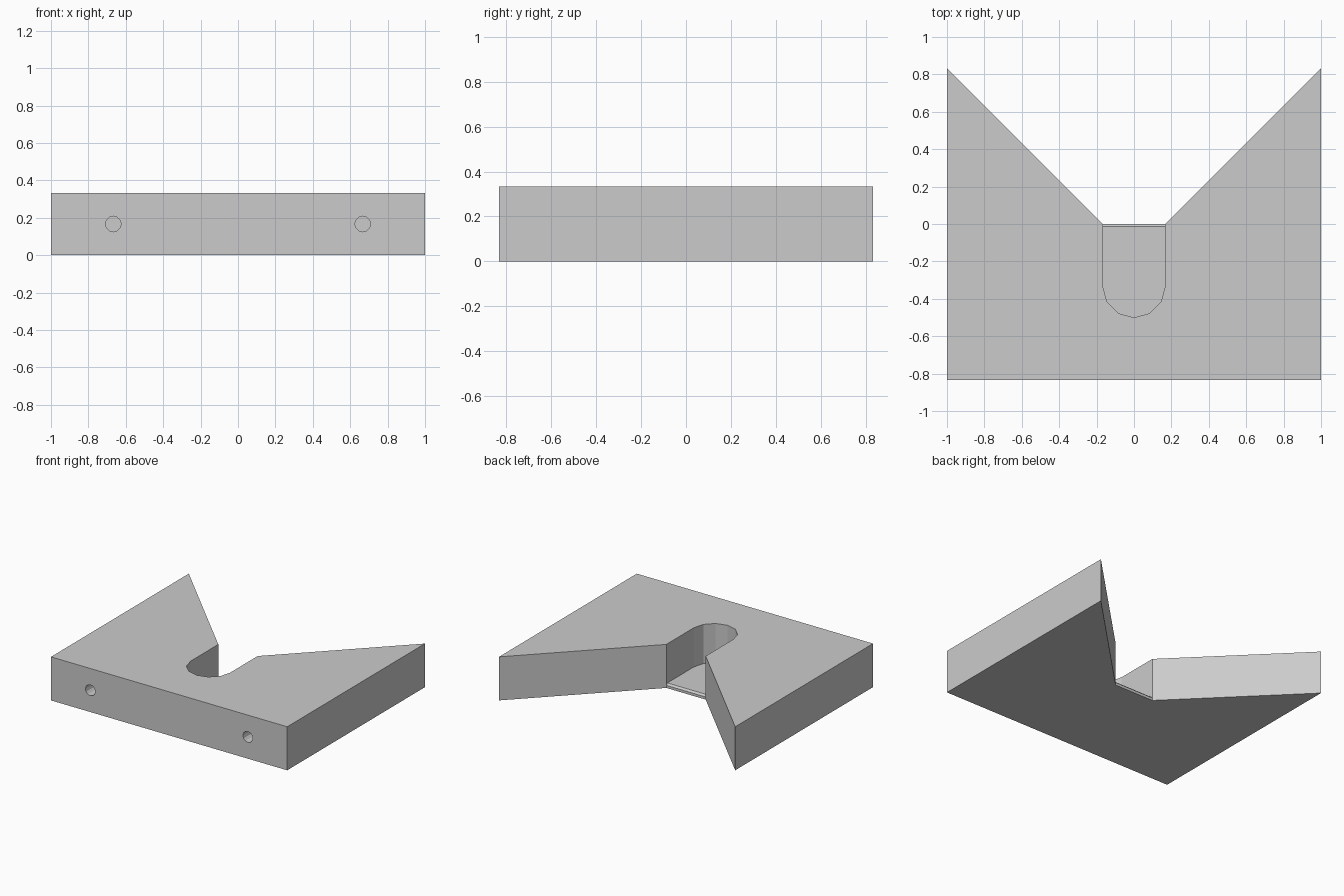
import bpy
import bmesh
from math import cos, sin, pi
from mathutils import Vector

cube = bpy.data.objects.get("Cube")
if cube:
    bpy.data.objects.remove(cube, do_unlink=True)

HALF_W, HALF_D, HEIGHT = 1.0, 0.8333, 0.3333
SLOT_R = 0.1667          # half width of slot, also its end radius
SLOT_END = -0.3333       # centre of the rounded end
FLOOR, CHAMFER = 0.0333, 0.0133

grey = bpy.data.materials.new("plain grey")
grey.use_nodes = True
colour = (0.6, 0.6, 0.6, 1)
grey.diffuse_color = colour
grey.node_tree.nodes["Principled BSDF"].inputs["Base Color"].default_value = colour


def prism(name, points, sweep):
    """Extrude a closed outline along a vector."""
    bm = bmesh.new()
    face = bm.faces.new([bm.verts.new(p) for p in points])
    out = bmesh.ops.extrude_face_region(bm, geom=[face])
    verts = [v for v in out["geom"] if isinstance(v, bmesh.types.BMVert)]
    bmesh.ops.translate(bm, verts=verts, vec=Vector(sweep))
    bmesh.ops.recalc_face_normals(bm, faces=bm.faces)
    mesh = bpy.data.meshes.new(name)
    bm.to_mesh(mesh)
    bm.free()
    mesh.materials.append(grey)
    obj = bpy.data.objects.new(name, mesh)
    bpy.context.collection.objects.link(obj)
    return obj


def cut(target, cutter):
    """Subtract the cutter, then discard it."""
    cutter.hide_render = True
    mod = target.modifiers.new("cut", "BOOLEAN")
    mod.operation = "DIFFERENCE"
    mod.solver = "EXACT"
    mod.object = cutter
    bpy.context.view_layer.objects.active = target
    bpy.ops.object.modifier_apply(modifier=mod.name)
    bpy.data.objects.remove(cutter, do_unlink=True)


# Block with a wide V notch in the back
right = [(-SLOT_R, 0, 0), (-HALF_W, HALF_D, 0), (-HALF_W, -HALF_D, 0)]
left = [(-x, y, z) for x, y, z in reversed(right)]
block = prism("notched_block", right + left, (0, 0, HEIGHT))

# Round-ended pocket that leaves a thin floor
arc = [(SLOT_R * cos(pi + i * pi / 6), SLOT_END + SLOT_R * sin(pi + i * pi / 6), FLOOR)
       for i in range(7)]
outline = arc + [(SLOT_R, 0.1, FLOOR), (-SLOT_R, 0.1, FLOOR)]
cut(block, prism("slot_cutter", outline, (0, 0, HEIGHT)))

# Chamfer on the open edge of the pocket floor
wedge = [(-SLOT_R, -CHAMFER, FLOOR), (-SLOT_R, CHAMFER, FLOOR - 2 * CHAMFER),
         (-SLOT_R, CHAMFER, FLOOR + CHAMFER), (-SLOT_R, -CHAMFER, FLOOR + CHAMFER)]
cut(block, prism("chamfer_cutter", wedge, (2 * SLOT_R, 0, 0)))

# Two blind screw holes in the front
for side in (-1, 1):
    ring = [(side * 0.6667 + 0.0417 * cos(i * pi / 6), -HALF_D - 0.1,
             HEIGHT / 2 + 0.0417 * sin(i * pi / 6)) for i in range(12)]
    cut(block, prism("hole_cutter", ring, (0, 0.6, 0)))
